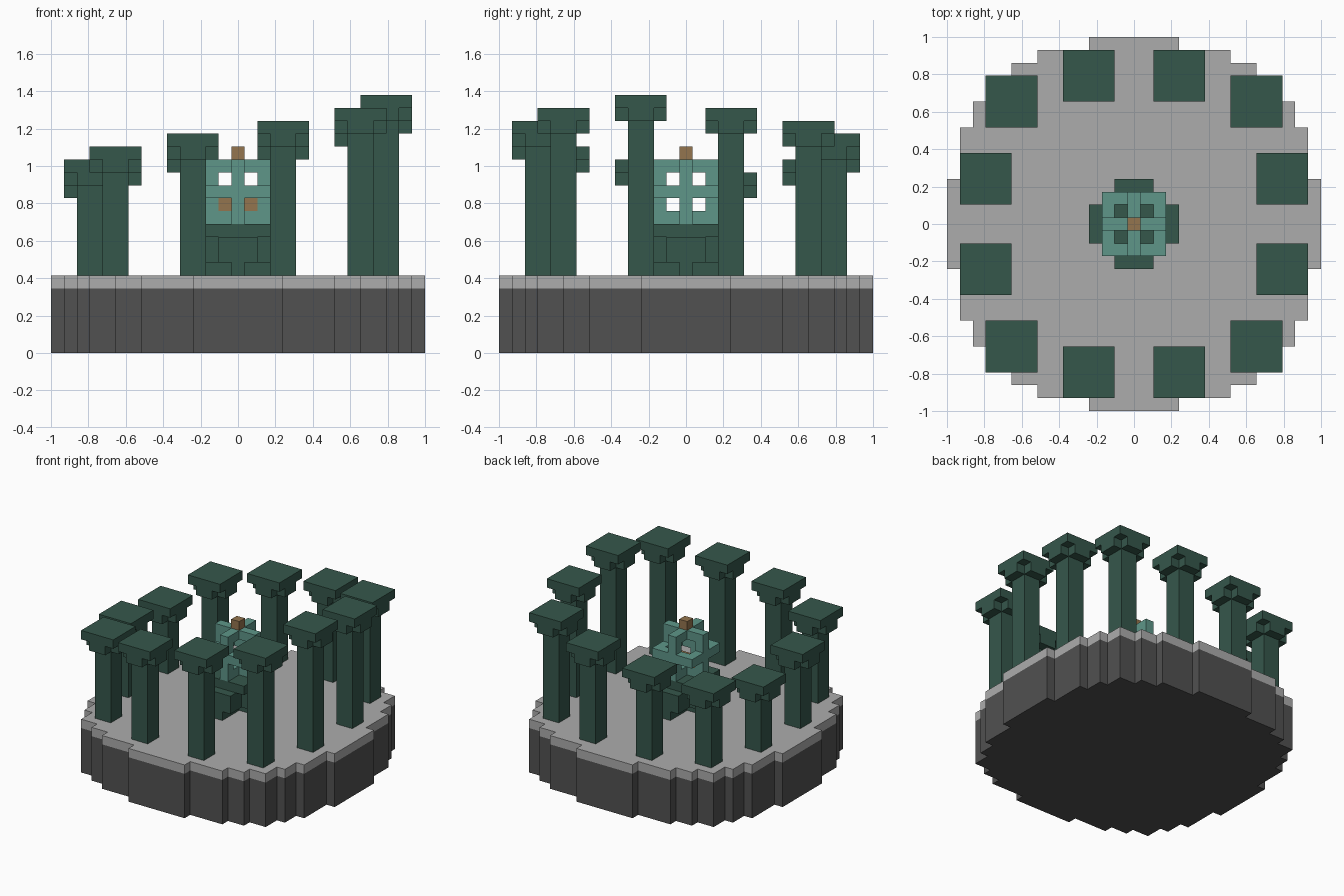
import bpy
import bmesh
from mathutils import Matrix, Vector

U = 2 / 29  # one block

cube = bpy.data.objects.get("Cube")
if cube:
    bpy.data.objects.remove(cube, do_unlink=True)


def material(name, rgb):
    linear = [((c / 255 + 0.055) / 1.055) ** 2.4 for c in rgb] + [1]
    mat = bpy.data.materials.new(name)
    mat.use_nodes = True
    mat.diffuse_color = linear
    mat.node_tree.nodes["Principled BSDF"].inputs["Base Color"].default_value = linear
    return mat


DARK_STONE = material("dark stone", (81, 81, 81))
PALE_STONE = material("pale stone", (172, 172, 172))
GREEN = material("deep green", (53, 87, 75))
TEAL = material("teal", (94, 150, 137))
BRONZE = material("bronze", (148, 117, 78))


def prism(bm, quarter, z0, z1, centre=(0, 0)):
    """Extrude an outline made by turning a quarter outline four times."""
    outline, pts = [], list(quarter)
    for _ in range(4):
        outline += pts
        pts = [(-y, x) for x, y in pts]
    verts = [bm.verts.new((x + centre[0], y + centre[1], z0)) for x, y in outline]
    face = bm.faces.new(verts)
    new = bmesh.ops.extrude_face_region(bm, geom=[face])["geom"]
    top = [v for v in new if isinstance(v, bmesh.types.BMVert)]
    bmesh.ops.translate(bm, verts=top, vec=(0, 0, z1 - z0))


def box(bm, centre, size):
    mat = Matrix.Translation(centre) @ Matrix.Diagonal((*size, 1))
    bmesh.ops.create_cube(bm, size=1, matrix=mat)


def finish(name, bm, mat):
    bmesh.ops.scale(bm, verts=bm.verts, vec=(U, U, U))
    bmesh.ops.recalc_face_normals(bm, faces=bm.faces)
    mesh = bpy.data.meshes.new(name)
    bm.to_mesh(mesh)
    bm.free()
    mesh.materials.append(mat)
    obj = bpy.data.objects.new(name, mesh)
    bpy.context.collection.objects.link(obj)


def square(r):
    return [(r, r)]


def cross(reach, half):
    return [(reach, -half), (reach, half), (half, half)]


# Stepped round platform with a pale paving layer
steps = [(14.5, 3.5), (13.5, 7.5), (12.5, 9.5), (11.5, 11.5),
         (9.5, 12.5), (7.5, 13.5), (3.5, 14.5)]
quarter = [steps[0]]
for (x0, y0), (x1, y1) in zip(steps, steps[1:]):
    quarter += [(x1, y0), (x1, y1)]
for name, z0, z1, mat in (("platform", 0, 5, DARK_STONE), ("paving", 5, 6, PALE_STONE)):
    bm = bmesh.new()
    prism(bm, quarter, z0, z1)
    finish(name, bm, mat)

# Ring of pillars, falling away on both sides of the tallest one
right_side = [(11.5, -3.5), (9.5, -9.5), (3.5, -11.5)]
front = right_side + [(-x, y) for x, y in reversed(right_side)]
for i, (x, y) in enumerate(front):
    for place, side, top in (("front", 1, 20 - i), ("back", -1, 19 - i)):
        c = (x, y * side)
        bm = bmesh.new()
        prism(bm, square(1), 6, top - 2, c)
        prism(bm, cross(2, 1), top - 2, top - 1, c)
        prism(bm, square(2), top - 1, top, c)
        finish(f"{place}_pillar_{i + 1}", bm, GREEN)

# Central pedestal: narrow feet, broad arms, square top
bm = bmesh.new()
prism(bm, cross(3.5, 0.5), 6, 7)
prism(bm, cross(3.5, 1.5), 7, 9)
prism(bm, square(2.5), 9, 10)
finish("pedestal", bm, GREEN)

# Three square rings crossing at right angles
middle = Vector((0, 0, 12.5))
for axis, name in enumerate(("side_ring", "front_ring", "level_ring")):
    bm = bmesh.new()
    a, b = [k for k in range(3) if k != axis]
    for along, across, length in ((a, b, 5), (b, a, 3)):
        for s in (-2, 2):
            offset, size = Vector(), Vector((1, 1, 1))
            offset[across] = s
            size[along] = length
            box(bm, middle + offset, size)
    finish(name, bm, TEAL)

# Bronze knob above the rings and bar inside them
for name, z, width in (("knob", 15.5, 1), ("inner_bar", 11.5, 3)):
    bm = bmesh.new()
    box(bm, (0, 0, z), (width, 1, 1))
    finish(name, bm, BRONZE)
